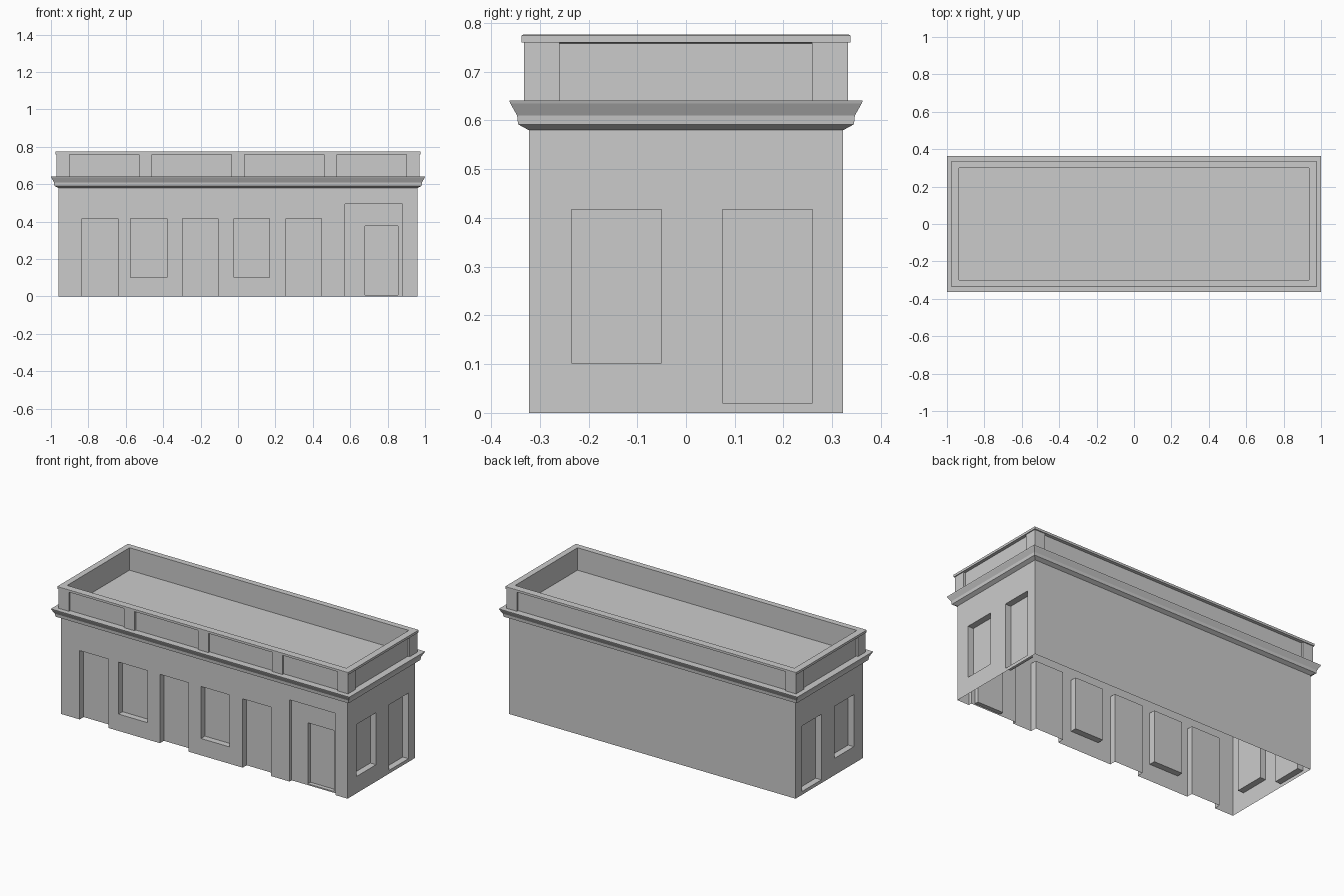
import bpy, bmesh

if "Cube" in bpy.data.objects:
    bpy.data.objects.remove(bpy.data.objects["Cube"])

HX, HY = 0.96, 0.3225      # half size of the walls
WALL_TOP = 0.58


def finish(name, bm):
    mesh = bpy.data.meshes.new(name)
    bm.to_mesh(mesh)
    bm.free()
    ob = bpy.data.objects.new(name, mesh)
    bpy.context.collection.objects.link(ob)
    return ob


def box(name, x0, x1, y0, y1, z0, z1):
    bm = bmesh.new()
    bmesh.ops.create_cube(bm, size=1)
    for v in bm.verts:
        v.co = ((x0 + x1) / 2 + v.co.x * (x1 - x0),
                (y0 + y1) / 2 + v.co.y * (y1 - y0),
                (z0 + z1) / 2 + v.co.z * (z1 - z0))
    return finish(name, bm)


def sweep(name, profile, cap_end=False):
    """Run an (outward offset, height) profile around the building."""
    bm = bmesh.new()
    rings = [[bm.verts.new((sx * (HX + o), sy * (HY + o), z))
              for sx, sy in ((-1, -1), (1, -1), (1, 1), (-1, 1))] for o, z in profile]
    for a, b in zip(rings, rings[1:]):
        for i in range(4):
            j = (i + 1) % 4
            bm.faces.new((a[i], a[j], b[j], b[i]))
    if cap_end:
        bm.faces.new(rings[-1])
    return finish(name, bm)


def cut(target, *bounds):
    cutter = box("cutter", *bounds)
    cutter.hide_render = True
    mod = target.modifiers.new("recess", "BOOLEAN")
    mod.operation, mod.solver, mod.object = "DIFFERENCE", "EXACT", cutter
    bpy.context.view_layer.objects.active = target
    bpy.ops.object.modifier_apply(modifier=mod.name)
    bpy.data.objects.remove(cutter)


# Walls with blind door and window recesses
walls = box("walls", -HX, HX, -HY, HY, 0, WALL_TOP)
DEPTH = 0.038
for x0, x1, z0 in ((-0.835, -0.642, -0.1), (-0.575, -0.38, 0.102), (-0.297, -0.106, -0.1),
                   (-0.022, 0.168, 0.102), (0.257, 0.446, -0.1)):
    cut(walls, x0, x1, -HY - 0.1, -HY + DEPTH, z0, 0.417)
for side in (-1, 1):
    xa, xb = sorted((side * (HX - DEPTH), side * (HX + 0.1)))
    cut(walls, xa, xb, -0.235, -0.05, 0.102, 0.417)
    cut(walls, xa, xb, 0.075, 0.26, 0.02, 0.417)

# Main entrance: shallow bay with a deeper door
cut(walls, 0.572, 0.88, -HY - 0.1, -HY + 0.02, -0.1, 0.495)
cut(walls, 0.68, 0.856, -HY - 0.1, -HY + 0.045, 0.008, 0.377)

# Leave the wall shell open underneath and below the roof
bm = bmesh.new()
bm.from_mesh(walls.data)
ends = [f for f in bm.faces if all(v.co.z < 1e-4 for v in f.verts)
        or all(v.co.z > WALL_TOP - 1e-4 for v in f.verts)]
bmesh.ops.delete(bm, geom=ends, context="FACES")
bm.to_mesh(walls.data)
bm.free()

# Cornice, parapet with coping, and sunken flat roof
sweep("cornice_parapet_roof", [
    (0, WALL_TOP), (0.022, 0.592), (0.024, 0.61), (0.038, 0.635), (0.04, 0.641),
    (-0.002, 0.641), (-0.002, 0.758), (0.015, 0.76), (0.015, 0.774), (0.012, 0.776),
    (-0.024, 0.776), (-0.024, 0.64)], cap_end=True)

# Parapet piers: five on the front, one at each corner elsewhere
PX, PY, Z0, Z1 = 0.97, 0.332, 0.641, 0.76
for x0, x1 in ((-PX, -0.9), (-0.53, -0.46), (-0.035, 0.035), (0.46, 0.53), (0.9, PX)):
    box("front_pier", x0, x1, -PY, -0.31, Z0, Z1)
for side in (-1, 1):
    x0, x1 = sorted((side * 0.9, side * PX))
    box("back_pier", x0, x1, 0.31, PY, Z0, Z1)
    x0, x1 = sorted((side * 0.945, side * PX))
    box("side_front_pier", x0, x1, -PY, -0.26, Z0, Z1)
    box("side_back_pier", x0, x1, 0.258, PY, Z0, Z1)
